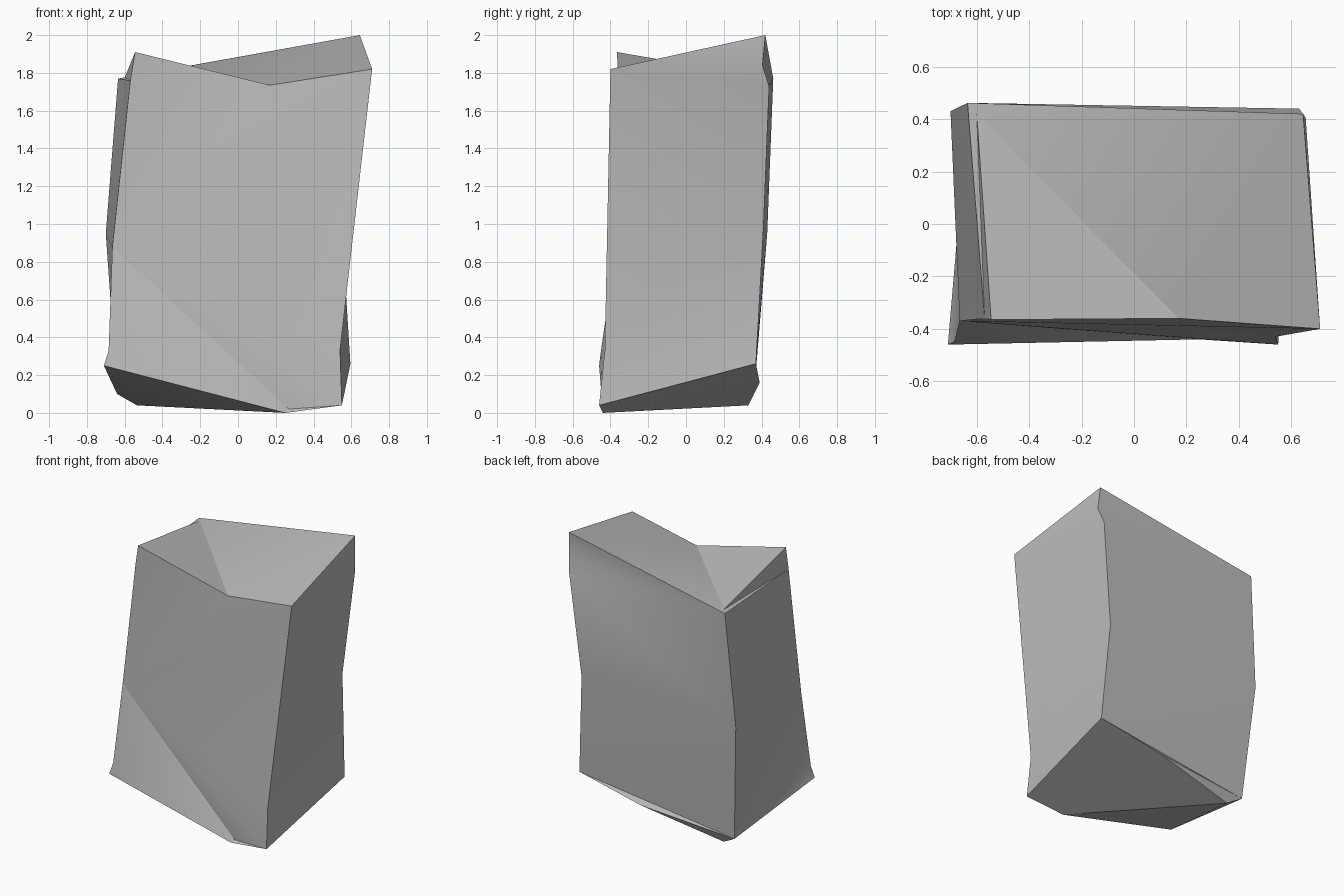
import bpy
import bmesh
import math

cube = bpy.data.objects.get("Cube")
if cube:
    bpy.data.objects.remove(cube, do_unlink=True)

# One stone colour
stone = bpy.data.materials.new("grey_stone")
stone.use_nodes = True
grey = (0.5, 0.5, 0.5, 1)
stone.diffuse_color = grey
stone.node_tree.nodes["Principled BSDF"].inputs["Base Color"].default_value = grey

bm = bmesh.new()


def path(*points):
    return [bm.verts.new(p) for p in points]


def fan(hub, *rim):
    """Triangles from one hub vertex to a chain of vertices."""
    for a, b in zip(rim, rim[1:]):
        bm.faces.new((hub, a, b))


def skin(left, right):
    """Stitch two upright edges together, climbing the lower one first."""
    i = j = 0
    while i < len(left) - 1 or j < len(right) - 1:
        climb_left = j == len(right) - 1 or (
            i < len(left) - 1 and left[i + 1].co.z <= right[j + 1].co.z)
        if climb_left:
            bm.faces.new((left[i], right[j], left[i + 1]))
            i += 1
        else:
            bm.faces.new((left[i], right[j], right[j + 1]))
            j += 1


# Four upright corner edges of the block, listed from bottom to top
front_pos = path((.55, -.46, .04), (.54, -.43, .33), (.71, -.4, 1.82))
back_pos = path((.595, .37, .26), (.55, .41, .98), (.63, .44, 1.73),
                (.655, .405, 1.84), (.645, .42, 2))
back_neg = path((-.535, .33, .04), (-.64, .36, .1), (-.7, .43, .95),
                (-.635, .462, 1.77), (-.6, .42, 1.775))
front_neg = path((-.71, -.46, .25), (-.685, -.45, .33), (-.665, -.37, .88),
                 (-.57, -.36, 1.76), (-.545, -.365, 1.91))

# Break points along the rims: foot, chipped notch, back foot, top dip
foot, notch, heel, dip = path((.25, -.44, 0), (.27, -.425, .02),
                              (.09, .39, .16), (.17, -.36, 1.735))

# Two ends
skin(front_pos, back_pos)
skin(front_neg, back_neg)

# Back, with the undercut below its top rim
skin([heel] + back_pos[:3], back_neg[:4])
fan(back_neg[3], back_pos[2], back_pos[3], back_pos[4], back_neg[4])

# Front: slanted chip at the foot, then the main sheet
fan(foot, *front_neg[:3], notch)
fan(front_neg[2], notch, *front_pos, dip, front_neg[3])
fan(dip, front_neg[3], front_neg[4])

# Folded top and tilted underside
fan(dip, front_pos[-1], back_pos[-1], back_neg[-1], front_neg[-1])
fan(foot, notch, front_pos[0], back_pos[0], heel, back_neg[0], front_neg[0])

bmesh.ops.recalc_face_normals(bm, faces=bm.faces)
mesh = bpy.data.meshes.new("stone_block")
bm.to_mesh(mesh)
bm.free()
mesh.materials.append(stone)
block = bpy.data.objects.new("stone_block", mesh)
bpy.context.collection.objects.link(block)

# Soft faces with crisp corners
bpy.ops.object.select_all(action='DESELECT')
block.select_set(True)
bpy.context.view_layer.objects.active = block
bpy.ops.object.shade_smooth_by_angle(angle=math.radians(30))
